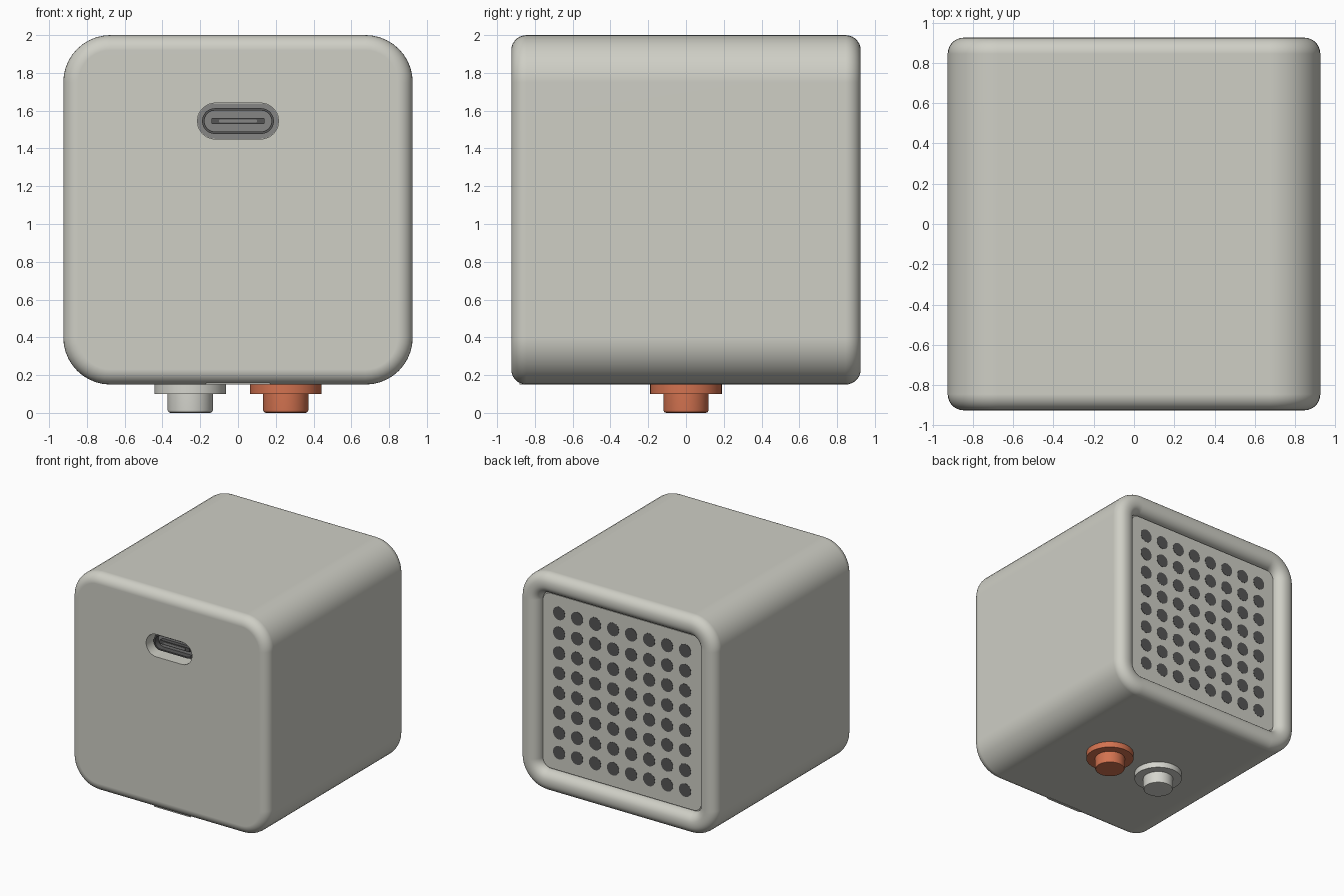
import bpy, bmesh
from math import sin, cos, pi
from mathutils import Vector

old = bpy.data.objects.get("Cube")
if old:
    bpy.data.objects.remove(old, do_unlink=True)


def material(name, rgb):
    m = bpy.data.materials.new(name)
    m.use_nodes = True
    m.diffuse_color = (*rgb, 1)
    bsdf = next(n for n in m.node_tree.nodes if n.type == 'BSDF_PRINCIPLED')
    bsdf.inputs["Base Color"].default_value = (*rgb, 1)
    bsdf.inputs["Roughness"].default_value = 0.6
    return m


SHELL = material("warm_light_grey", (0.62, 0.62, 0.56))
PALE = material("pale_grey", (0.66, 0.66, 0.61))
ORANGE = material("burnt_orange", (0.65, 0.17, 0.08))
DARK = material("dark_grey", (0.09, 0.09, 0.09))
METAL = material("mid_grey", (0.24, 0.24, 0.235))


def outline(hx, hz, r, n=10):
    """Rounded rectangle; becomes a stadium or a circle when r is large."""
    pts = []
    for q, (sx, sz) in enumerate([(1, 1), (-1, 1), (-1, -1), (1, -1)]):
        for k in range(n + 1):
            a = (q + k / n) * pi / 2
            pts.append((sx * (hx - r) + r * cos(a), sz * (hz - r) + r * sin(a)))
    return pts


def loft(bm, stations, centre=(0, 0, 0), vertical=False):
    """Skin rounded outlines (hx, hz, r, position) along y, or along z."""
    c, rings = Vector(centre), []
    for hx, hz, r, t in stations:
        rings.append([bm.verts.new(c + Vector((u, v, t) if vertical else (u, t, v)))
                      for u, v in outline(hx, hz, r)])
    for a, b in zip(rings, rings[1:]):
        for i in range(len(a)):
            j = (i + 1) % len(a)
            bm.faces.new((a[i], a[j], b[j], b[i]))
    bm.faces.new(rings[0])
    bm.faces.new(rings[-1])


def finish(name, bm, mat):
    bmesh.ops.remove_doubles(bm, verts=bm.verts, dist=1e-5)
    bmesh.ops.recalc_face_normals(bm, faces=bm.faces)
    me = bpy.data.meshes.new(name)
    bm.to_mesh(me)
    bm.free()
    me.materials.append(mat)
    ob = bpy.data.objects.new(name, me)
    bpy.context.collection.objects.link(ob)
    return ob


def smooth(ob):
    bpy.ops.object.select_all(action='DESELECT')
    bpy.context.view_layer.objects.active = ob
    ob.select_set(True)
    bpy.ops.object.shade_smooth_by_angle()
    ob.modifiers.new("even_normals", 'WEIGHTED_NORMAL').keep_sharp = True


def part(name, stations, mat, centre=(0, 0, 0), vertical=False):
    bm = bmesh.new()
    loft(bm, stations, centre, vertical)
    ob = finish(name, bm, mat)
    smooth(ob)
    return ob


HALF, CORNER, FILLET, RIM = 0.925, 0.25, 0.08, 0.175
MID = (0, 0, 1.075)
STEPS = [k / 7 * pi / 2 for k in range(8)]


def ring(inset, y):
    return (HALF - inset, HALF - inset, CORNER - inset, y)


# Body: filleted front, rounded rim and shallow recess at the back
core = HALF - FILLET
front = [ring(FILLET * (1 - sin(a)), -core - FILLET * cos(a)) for a in STEPS]
back = [ring(FILLET * (1 - cos(a)), core + FILLET * sin(a)) for a in STEPS]
inner = [ring(RIM - FILLET * (1 - sin(a)), core + FILLET * cos(a)) for a in STEPS]
inner = [ring(RIM - FILLET * (1 - sin(a)), core + FILLET * cos(a)) for a in STEPS]
bm = bmesh.new()
loft(bm, front + back + inner, MID)
body = finish("body", bm, SHELL)

# Socket opening cut into the front
PORT = (0, 0, 1.545)
bm = bmesh.new()
loft(bm, [(0.215, 0.095, 0.095, -1.0), (0.215, 0.095, 0.095, -0.80)], PORT)
cutter = finish("socket_cutter", bm, SHELL)
cutter.hide_render = True
cut = body.modifiers.new("socket_cut", 'BOOLEAN')
cut.object, cut.operation, cut.solver = cutter, 'DIFFERENCE', 'EXACT'
bpy.context.view_layer.objects.active = body
bpy.ops.object.modifier_apply(modifier=cut.name)
bpy.data.objects.remove(cutter, do_unlink=True)
smooth(body)

# Socket: floor, hollow sleeve and tongue
part("socket_floor", [(0.214, 0.094, 0.094, -0.806), (0.214, 0.094, 0.094, -0.799)], METAL, PORT)
part("socket_sleeve", [(0.19, 0.068, 0.068, -0.80), (0.19, 0.068, 0.068, -0.86),
                       (0.178, 0.056, 0.056, -0.86), (0.178, 0.056, 0.056, -0.81)], DARK, PORT)
part("socket_inside", [(0.177, 0.055, 0.055, -0.815), (0.177, 0.055, 0.055, -0.81)], METAL, PORT)
part("socket_tongue", [(0.14, 0.016, 0.005, -0.81), (0.14, 0.016, 0.005, -0.85)], DARK, PORT)
part("socket_tongue_tip", [(0.10, 0.008, 0.004, -0.85), (0.10, 0.008, 0.004, -0.853)], METAL, PORT)

# Back panel with its grid of dark dots
FACE = core + 0.012
part("back_panel", [(0.742, 0.742, 0.07, core - 0.01), (0.742, 0.742, 0.07, FACE)], SHELL, MID)
bm = bmesh.new()
PITCH, DOT = 0.169, 0.056
for row in range(8):
    for col in range(8):
        spot = ((col - 3.5) * PITCH, FACE, MID[2] + (row - 3.5) * PITCH)
        loft(bm, [(DOT, DOT, DOT, -0.002), (DOT, DOT, DOT, 0.002)], spot)
finish("panel_dots", bm, DARK)

# Two stepped contacts under the body
profile = [(0.19, 0.16), (0.19, 0.10), (0.12, 0.10), (0.12, 0.015), (0.115, 0.004), (0.105, 0)]
for name, x, mat in (("left_contact", 0.253, ORANGE), ("right_contact", -0.253, PALE)):
    part(name, [(r, r, r, z) for r, z in profile], mat, (x, 0, 0), vertical=True)

# Thin strip along the lower front edge
part("front_edge_strip", [(0.17, 0.005, 0.002, -0.882), (0.17, 0.005, 0.002, -0.86)],
     PALE, (0, 0, 0.154))
